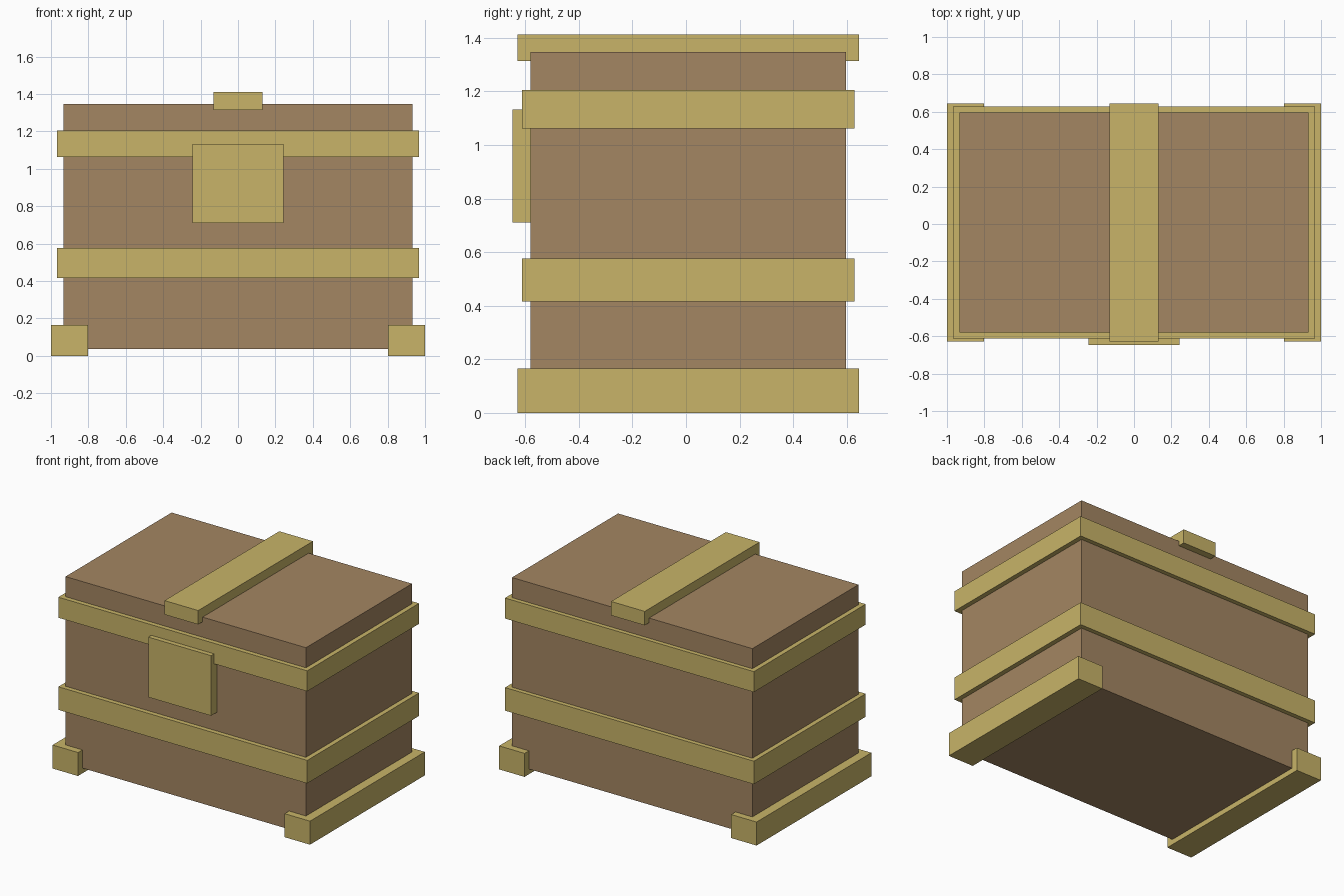
import bpy

cube = bpy.data.objects.get("Cube")
if cube:
    bpy.data.objects.remove(cube, do_unlink=True)


def make_material(name, colour):
    mat = bpy.data.materials.new(name)
    mat.use_nodes = True
    mat.diffuse_color = colour
    mat.node_tree.nodes["Principled BSDF"].inputs["Base Color"].default_value = colour
    return mat


wood = make_material("brown wood", (0.371, 0.238, 0.122, 1))
brass = make_material("dull brass", (0.578, 0.456, 0.138, 1))


def box(name, mat, x, y, z):
    """Box spanning the given (low, high) range on each axis."""
    spans = (x, y, z)
    bpy.ops.mesh.primitive_cube_add(size=1, location=[(a + b) / 2 for a, b in spans])
    obj = bpy.context.object
    obj.name = obj.data.name = name
    obj.scale = [b - a for a, b in spans]
    bpy.ops.object.transform_apply(location=False, rotation=False, scale=True)
    obj.data.materials.append(mat)
    return obj


# Chest body
box("chest_body", wood, (-0.934, 0.934), (-0.58, 0.597), (0.037, 1.347))

# Bands wrapping the body
for name, z in (("lower_band", (0.415, 0.577)), ("upper_band", (1.062, 1.206))):
    box(name, brass, (-0.967, 0.967), (-0.613, 0.628), z)

# Runners under both ends
depth = (-0.629, 0.645)
for name, x in (("right_runner", (-1, -0.803)), ("left_runner", (0.803, 1))):
    box(name, brass, x, depth, (0, 0.165))

# Strap over the lid and lock plate on the front
box("lid_strap", brass, (-0.131, 0.131), depth, (1.314, 1.412))
box("lock_plate", brass, (-0.244, 0.244), (-0.647, -0.56), (0.71, 1.132))
